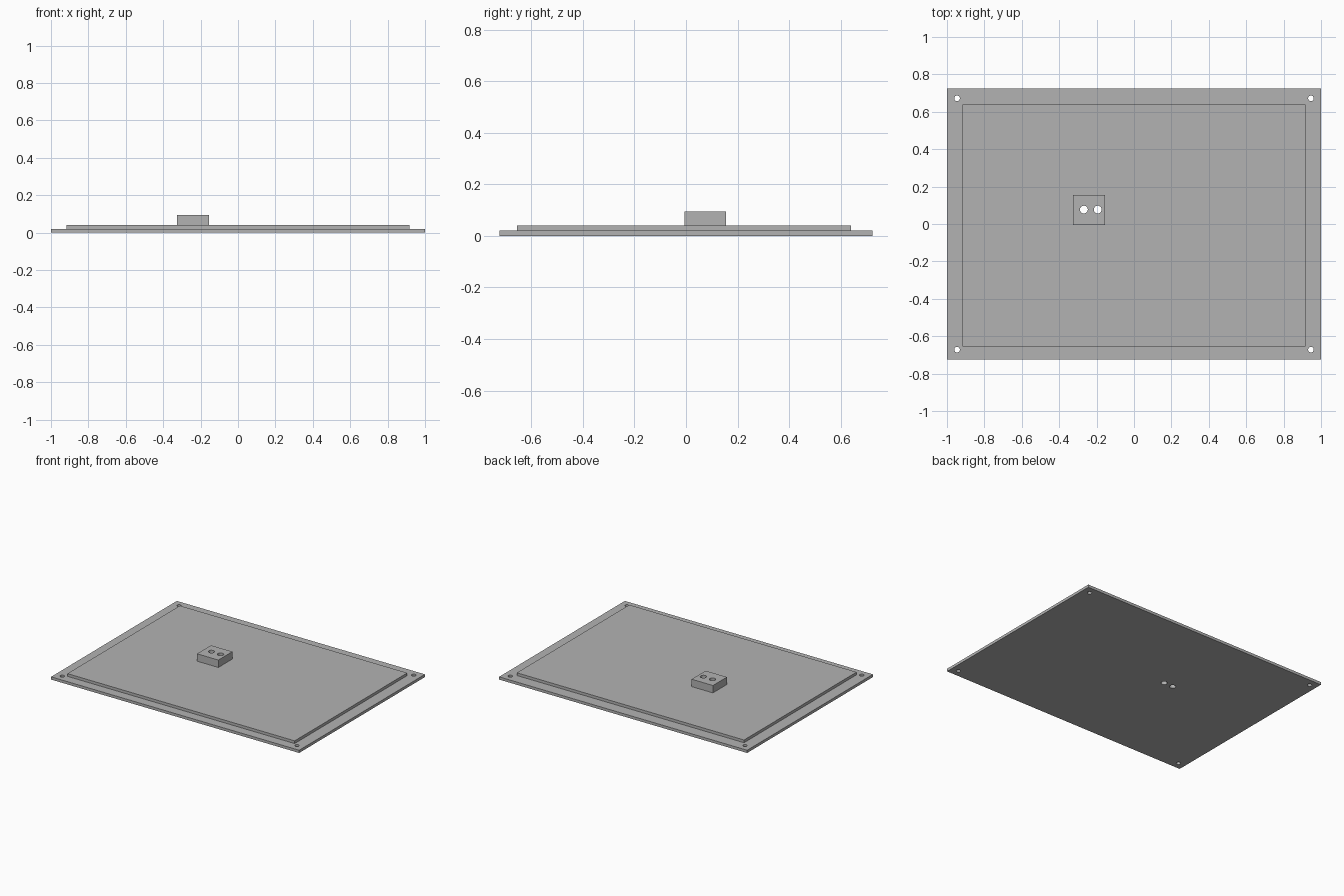
import bpy
import bmesh
from mathutils import Matrix, Vector

cube = bpy.data.objects.get("Cube")
if cube:
    bpy.data.objects.remove(cube, do_unlink=True)

# Single plain grey finish
grey = bpy.data.materials.new("plain_grey")
grey.use_nodes = True
colour = (0.45, 0.45, 0.45, 1)
grey.diffuse_color = colour
grey.node_tree.nodes["Principled BSDF"].inputs["Base Color"].default_value = colour


def add_object(name, bm):
    mesh = bpy.data.meshes.new(name)
    bm.to_mesh(mesh)
    bm.free()
    mesh.materials.append(grey)
    obj = bpy.data.objects.new(name, mesh)
    bpy.context.collection.objects.link(obj)
    return obj


def slab(name, low, high, holes=(), radius=0.0):
    """Box between two corners, drilled through with vertical round holes."""
    low, high = Vector(low), Vector(high)
    bm = bmesh.new()
    size = Matrix.Diagonal((high - low).to_4d())
    bmesh.ops.create_cube(bm, size=1, matrix=Matrix.Translation((low + high) / 2) @ size)
    obj = add_object(name, bm)
    if not holes:
        return obj

    drill = bmesh.new()
    for x, y in holes:
        bmesh.ops.create_cone(drill, cap_ends=True, segments=24, radius1=radius,
                              radius2=radius, depth=1, matrix=Matrix.Translation((x, y, 0)))
    cutter = add_object(name + "_drill", drill)
    cutter.hide_render = True
    cut = obj.modifiers.new("holes", "BOOLEAN")
    cut.operation = "DIFFERENCE"
    cut.solver = "EXACT"
    cut.object = cutter
    bpy.context.view_layer.objects.active = obj
    bpy.ops.object.modifier_apply(modifier=cut.name)
    bpy.data.objects.remove(cutter, do_unlink=True)
    return obj


# Screw holes in the corners, and a pair of cable holes through the whole stack
corner_holes = [(sx * 0.946, sy * 0.672) for sx in (-1, 1) for sy in (-1, 1)]
cable_holes = [(-0.268, 0.077), (-0.194, 0.077)]

base = slab("base_plate", (-1, -0.724, 0), (1, 0.724, 0.02), corner_holes, 0.015)

# The base also takes the larger cable holes
drill = bmesh.new()
for x, y in cable_holes:
    bmesh.ops.create_cone(drill, cap_ends=True, segments=24, radius1=0.021, radius2=0.021,
                          depth=1, matrix=Matrix.Translation((x, y, 0)))
cutter = add_object("cable_drill", drill)
cut = base.modifiers.new("cable_holes", "BOOLEAN")
cut.operation = "DIFFERENCE"
cut.solver = "EXACT"
cut.object = cutter
bpy.context.view_layer.objects.active = base
bpy.ops.object.modifier_apply(modifier=cut.name)
bpy.data.objects.remove(cutter, do_unlink=True)

# Raised panel and the drilled block on top of it
slab("raised_panel", (-0.916, -0.656, 0.02), (0.916, 0.64, 0.04), cable_holes, 0.021)
slab("cable_block", (-0.326, -0.006, 0.04), (-0.154, 0.155, 0.094), cable_holes, 0.021)
